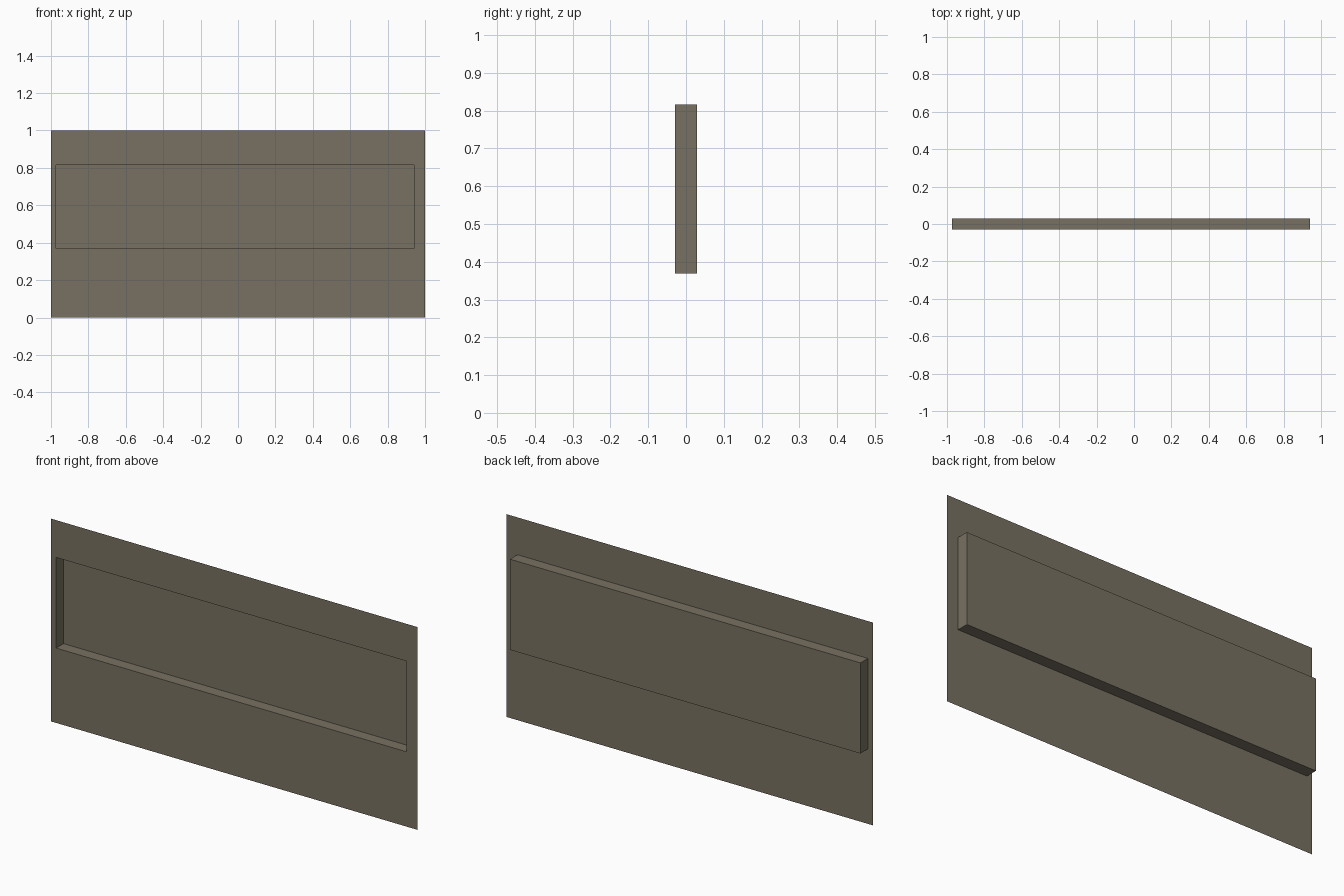
import bpy
import bmesh
from mathutils import Vector

if "Cube" in bpy.data.objects:
    bpy.data.objects.remove(bpy.data.objects["Cube"])

# Single flat colour
mat = bpy.data.materials.new("warm_grey_brown")
mat.diffuse_color = (0.19, 0.166, 0.122, 1.0)
mat.use_nodes = True
mat.node_tree.nodes["Principled BSDF"].inputs["Base Color"].default_value = mat.diffuse_color

# Grid lines of the sheet; the middle cell is the recess
XS = (-1.0, -0.972, 0.94, 1.0)
ZS = (0.0, 0.369, 0.816, 1.0)
FRONT, BACK = -0.029, 0.029

bm = bmesh.new()
v = [[bm.verts.new((x, FRONT, z)) for x in XS] for z in ZS]
cells = {}
for r in range(3):
    for c in range(3):
        cells[r, c] = bm.faces.new((v[r][c], v[r][c + 1], v[r + 1][c + 1], v[r + 1][c]))

# Push the middle cell back to form the recessed tray with its side walls
pushed = bmesh.ops.extrude_discrete_faces(bm, faces=[cells[1, 1]])["faces"][0]
bmesh.ops.translate(bm, verts=list(pushed.verts), vec=Vector((0, BACK - FRONT, 0)))
bmesh.ops.remove_doubles(bm, verts=list(bm.verts), dist=0.0001)

mesh = bpy.data.meshes.new("recessed_panel")
bm.to_mesh(mesh)
bm.free()
mesh.materials.append(mat)
panel = bpy.data.objects.new("recessed_panel", mesh)
bpy.context.collection.objects.link(panel)
